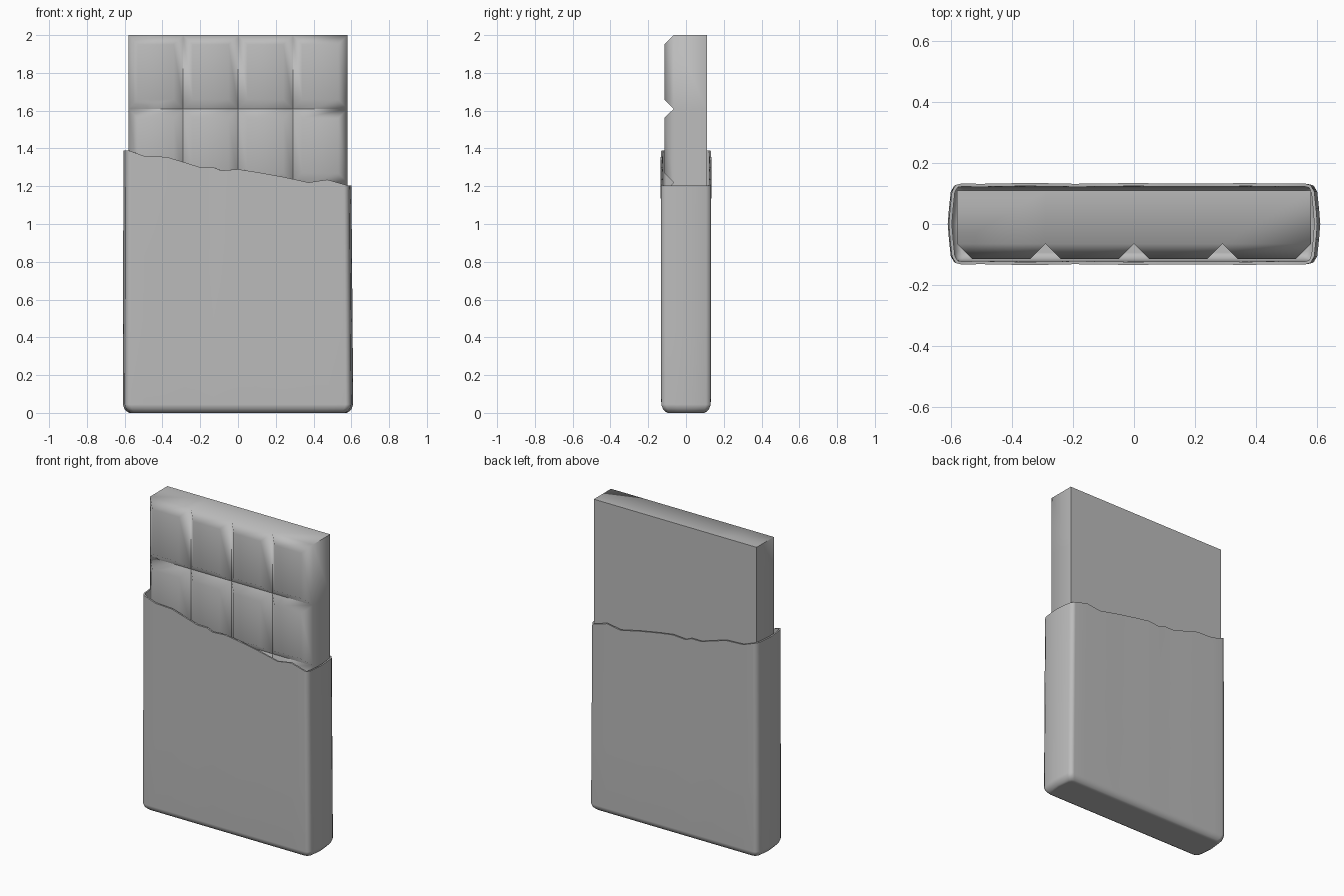
import bpy, bmesh, math
from mathutils import Matrix

cube = bpy.data.objects.get("Cube")
if cube:
    bpy.data.objects.remove(cube, do_unlink=True)

grey = bpy.data.materials.new("plain_grey")
grey.use_nodes = True
color = (0.5, 0.5, 0.5, 1)
grey.diffuse_color = color
grey.node_tree.nodes["Principled BSDF"].inputs["Base Color"].default_value = color


def finish(name, bm):
    bmesh.ops.recalc_face_normals(bm, faces=bm.faces)
    mesh = bpy.data.meshes.new(name)
    bm.to_mesh(mesh)
    bm.free()
    mesh.materials.append(grey)
    obj = bpy.data.objects.new(name, mesh)
    bpy.context.collection.objects.link(obj)
    return obj


def smooth(obj, angle):
    mesh = obj.data
    mesh.polygons.foreach_set("use_smooth", [True] * len(mesh.polygons))
    mesh.set_sharp_from_angle(angle=math.radians(angle))
    weighted = obj.modifiers.new("flat_faces", 'WEIGHTED_NORMAL')
    weighted.keep_sharp = True


# Chocolate bar: a grid of bevelled tiles over a solid slab
COLS, ROWS, WIDTH, BOTTOM, TOP = 4, 5, 1.16, 0.05, 2.0
FRONT, GROOVE, BACK = -0.115, -0.065, 0.11
bm = bmesh.new()
bmesh.ops.create_grid(bm, x_segments=COLS, y_segments=ROWS, size=0.5)
bmesh.ops.scale(bm, vec=(WIDTH, TOP - BOTTOM, 1), verts=bm.verts)
bmesh.ops.rotate(bm, matrix=Matrix.Rotation(math.pi / 2, 3, 'X'), verts=bm.verts)
bmesh.ops.translate(bm, vec=(0, GROOVE, (TOP + BOTTOM) / 2), verts=bm.verts)
bmesh.ops.inset_individual(bm, faces=bm.faces[:], thickness=0.05, use_even_offset=True)
bmesh.ops.remove_doubles(bm, verts=bm.verts[:], dist=0.0005)
for v in bm.verts:
    on_column = abs((v.co.x / WIDTH + 0.5) * COLS % 1 - 0.5) > 0.45
    on_row = abs((v.co.z - BOTTOM) / (TOP - BOTTOM) * ROWS % 1 - 0.5) > 0.45
    if not (on_column or on_row):
        v.co.y = FRONT
rim = [e for e in bm.edges if e.is_boundary]
walls = bmesh.ops.extrude_edge_only(bm, edges=rim)["geom"]
for v in walls:
    if isinstance(v, bmesh.types.BMVert):
        v.co.y = BACK
bmesh.ops.edgeloop_fill(bm, edges=[e for e in bm.edges if e.is_boundary])
smooth(finish("chocolate_bar", bm), 80)

# Wrapper: rounded sleeve with a closed bottom and a torn top edge
TEAR = [(-0.57, 1.385), (-0.5, 1.36), (-0.38, 1.355), (-0.28, 1.325), (-0.2, 1.3),
        (-0.13, 1.3), (-0.09, 1.283), (0, 1.29), (0.1, 1.275), (0.24, 1.25),
        (0.38, 1.22), (0.48, 1.235), (0.57, 1.21)]
HALF_DEPTH = 0.131
corner = [(0.588, 0.126), (0.6, 0.106), (0.606, 0.05)]
front = [(x, -HALF_DEPTH, z) for x, z in TEAR]
right = [(x, -y, 1.205) for x, y in corner] + [(0.61, 0, 1.205)]
right += [(x, y, 1.205) for x, y in reversed(corner)]
back = [(x, HALF_DEPTH, z) for x, z in reversed(TEAR)]
left = [(-x, -y, 1.39) for x, y, z in right]
outline = front + right + back + left

# Each level: height, share of the torn height, inward inset
LEVELS = [(0, 0, 0.035), (0.008, 0, 0.02), (0.022, 0, 0.008), (0.045, 0, 0),
          (0.03, 0.35, 0), (0.015, 0.7, 0), (0, 1, 0)]
bm = bmesh.new()
rings = []
for base, share, inset in LEVELS:
    ring = []
    for x, y, top in outline:
        # Slight creasing of the paper towards the opening
        crease = 0.003 * share * math.cos(x * 9)
        taper = 1 - (0.016 if x > 0 else 0.006) * share
        px = x * taper - math.copysign(inset, x) * min(1, abs(x) / 0.5)
        py = y + math.copysign(crease, y) * (abs(y) > 0.12) - inset * y / HALF_DEPTH
        ring.append(bm.verts.new((px, py, base + share * top)))
    rings.append(ring)
count = len(outline)
for low, high in zip(rings, rings[1:]):
    for i in range(count):
        j = (i + 1) % count
        bm.faces.new((low[i], low[j], high[j], high[i]))
bm.faces.new(rings[0][::-1])
wrapper = finish("torn_wrapper", bm)
paper = wrapper.modifiers.new("paper_thickness", 'SOLIDIFY')
paper.thickness = 0.01
paper.offset = -1
bpy.context.view_layer.objects.active = wrapper
bpy.ops.object.modifier_apply(modifier=paper.name)
smooth(wrapper, 60)
